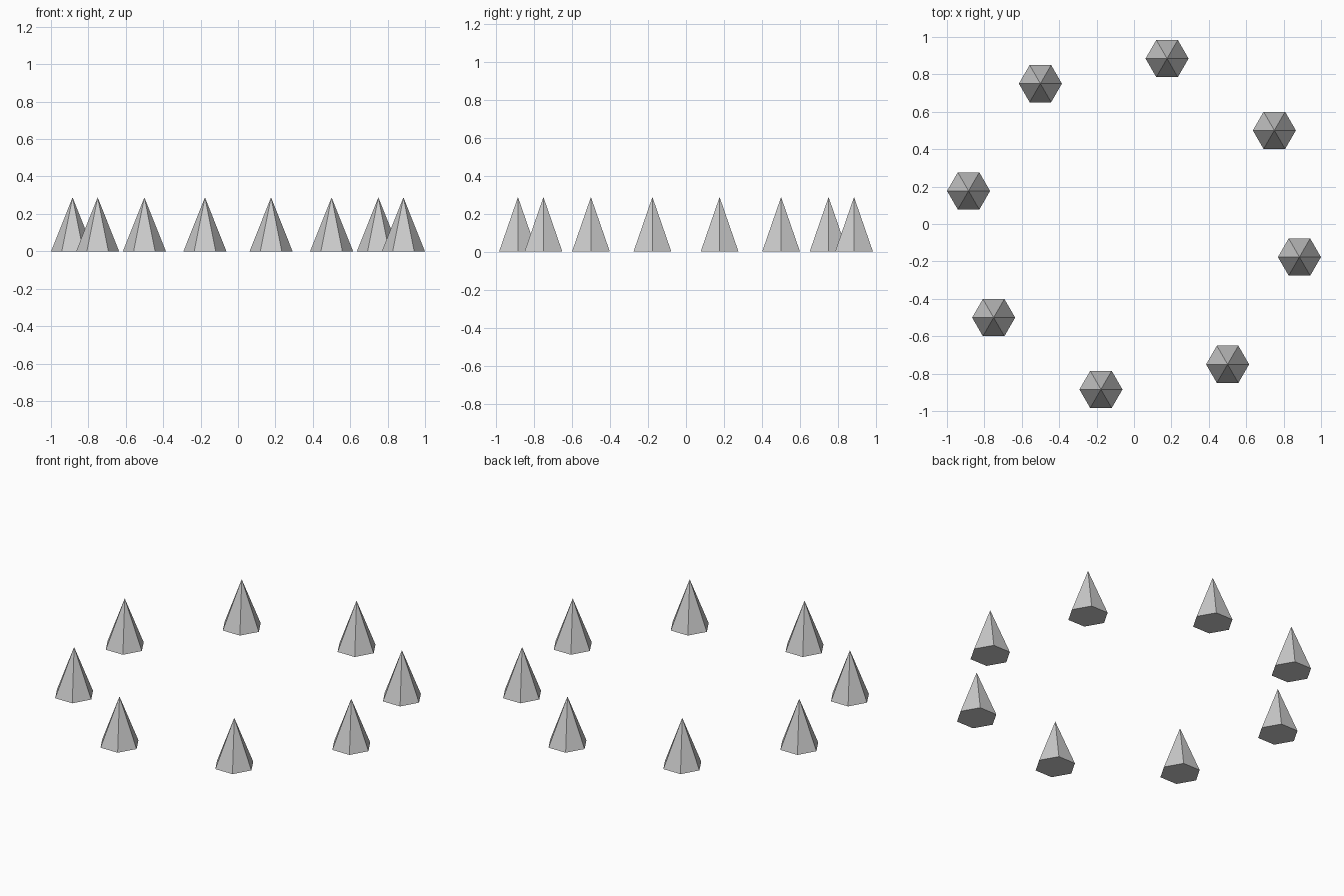
import bpy
from math import sin, cos, radians

if "Cube" in bpy.data.objects:
    bpy.data.objects.remove(bpy.data.objects["Cube"])

COUNT = 8        # spikes in the ring
RING = 0.902     # ring radius
R = 0.115        # spike base radius
H = 0.288        # spike height
SIDES = 6

# Shared six-sided spike mesh, corners pointing along x
verts = [(R * cos(radians(360 / SIDES * i)), R * sin(radians(360 / SIDES * i)), 0)
         for i in range(SIDES)] + [(0, 0, H)]
faces = [(i, (i + 1) % SIDES, SIDES) for i in range(SIDES)]
faces.append(tuple(reversed(range(SIDES))))
mesh = bpy.data.meshes.new("spike")
mesh.from_pydata(verts, [], faces)
mesh.update()

# Ring of spikes, all keeping the same orientation
for k in range(COUNT):
    a = radians(-11.3 + 360 / COUNT * k)
    spike = bpy.data.objects.new(f"spike_{k + 1}", mesh)
    spike.location = (RING * cos(a), RING * sin(a), 0)
    bpy.context.collection.objects.link(spike)
